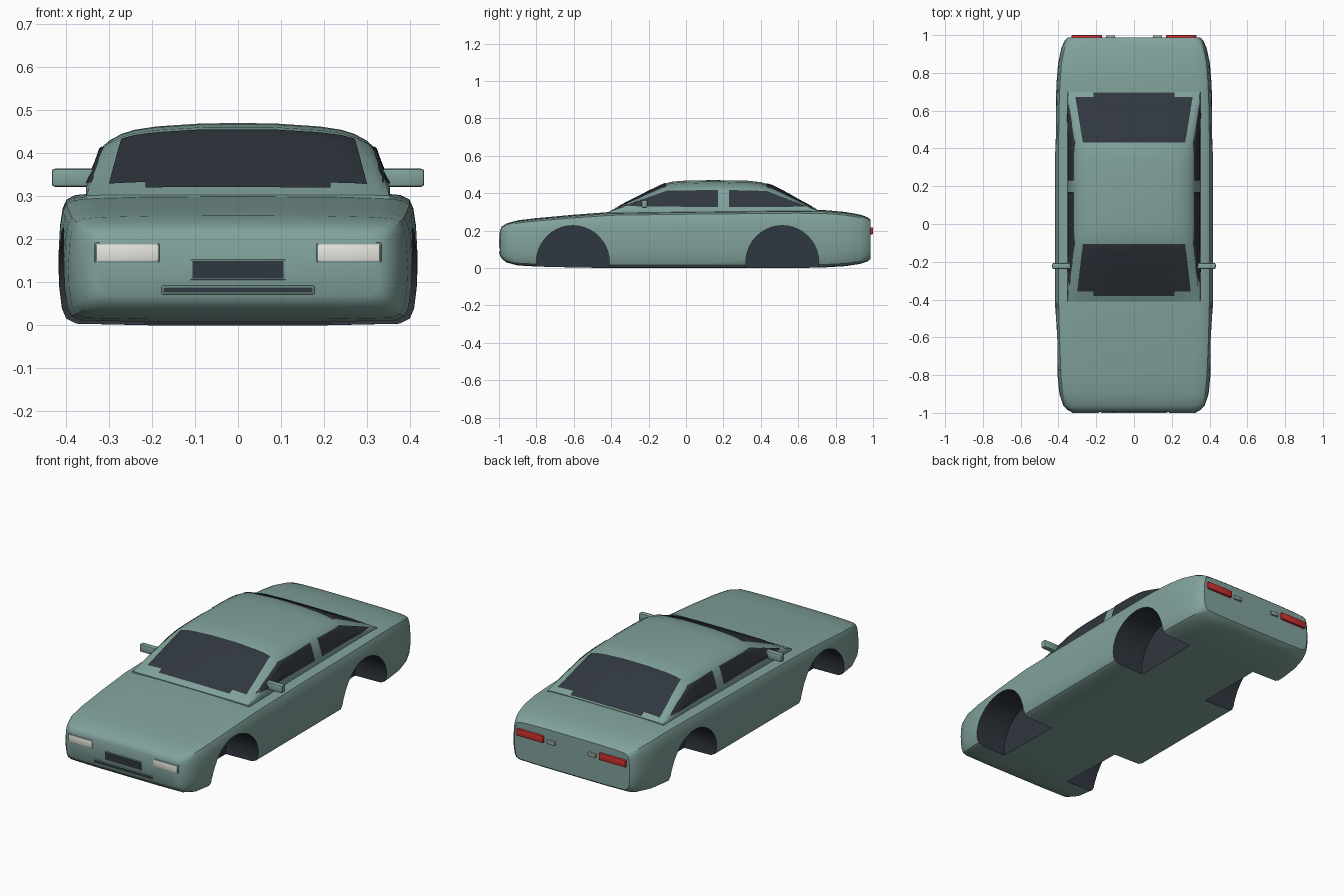
import bpy, bmesh, math
from mathutils import Vector, Matrix
from mathutils.bvhtree import BVHTree

if "Cube" in bpy.data.objects:
    bpy.data.objects.remove(bpy.data.objects["Cube"])


def mat(name, r, g, b):
    m = bpy.data.materials.new(name)
    m.diffuse_color = (r, g, b, 1)
    m.use_nodes = True
    m.node_tree.nodes["Principled BSDF"].inputs["Base Color"].default_value = m.diffuse_color
    return m


PAINT = mat("paint", 0.22, 0.36, 0.33)
DARK = mat("dark_glass", 0.03, 0.038, 0.05)
WHITE = mat("lamp_white", 0.8, 0.8, 0.74)
RED = mat("lamp_red", 0.6, 0.03, 0.03)
GREY = mat("grey", 0.35, 0.37, 0.37)


def finish(name, bm, material, angle=35):
    me = bpy.data.meshes.new(name)
    bm.to_mesh(me)
    bm.free()
    ob = bpy.data.objects.new(name, me)
    bpy.context.collection.objects.link(ob)
    me.materials.append(material)
    smooth(ob, angle)
    return ob


def smooth(ob, angle=35):
    bpy.ops.object.select_all(action='DESELECT')
    ob.select_set(True)
    bpy.context.view_layer.objects.active = ob
    bpy.ops.object.shade_smooth_by_angle(angle=math.radians(angle))


def loft(name, rings, material, angle=35):
    bm = bmesh.new()
    rows = [[bm.verts.new(p) for p in r] for r in rings]
    n = len(rows[0])
    for a, b in zip(rows, rows[1:]):
        for i in range(n):
            j = (i + 1) % n
            bm.faces.new((a[i], a[j], b[j], b[i]))
    bm.faces.new(rows[0])
    bm.faces.new(rows[-1])
    bmesh.ops.recalc_face_normals(bm, faces=bm.faces)
    return finish(name, bm, material, angle)


def box(name, x, y, z, material, bevel=0.004):
    bm = bmesh.new()
    bmesh.ops.create_cube(bm, size=1)
    for v in bm.verts:
        v.co = [(lo + hi) / 2 + c * (hi - lo) for c, (lo, hi) in zip(v.co, (x, y, z))]
    if bevel:
        bmesh.ops.bevel(bm, geom=bm.edges[:], offset=bevel, segments=2, profile=0.5, affect='EDGES')
    return finish(name, bm, material)


# Lower body: rounded section lofted from nose to tail (y, half width, bottom, top)
SECTION = [(0.5, 0.997), (0.8, 0.985), (0.91, 0.97), (0.955, 0.94), (0.975, 0.88), (0.99, 0.75), (1, 0.5),
           (0.995, 0.3), (0.98, 0.13), (0.955, 0.05), (0.9, 0.012), (0.5, 0)]
STATIONS = [(-0.995, .33, .068, .20), (-0.985, .352, .05, .222), (-0.96, .375, .03, .238), (-0.9, .395, .014, .255),
            (-0.8, .405, .008, .267), (-0.6, .413, .003, .285), (-0.4, .418, 0, .30), (0, .418, 0, .306),
            (0.4, .418, 0, .31), (0.6, .416, 0, .312), (0.75, .41, .004, .309), (0.85, .402, .01, .30),
            (0.93, .385, .022, .286), (0.97, .368, .035, .272), (0.987, .35, .048, .258)]
rings = []
for y, w, b, t in STATIONS:
    half = [(u * w, b + v * (t - b)) for u, v in SECTION]
    ring = [(0, t)] + half + [(0, b)] + [(-x, z) for x, z in reversed(half)]
    rings.append([(x, y, z) for x, z in ring])
body = loft("body", rings, PAINT)

# Wheel wells cut out of the body, dark inside
body.data.materials.append(DARK)
for y in (-0.605, 0.515):
    for s in (-1, 1):
        bm = bmesh.new()
        place = Matrix.Translation((s * 0.36, y, 0.032)) @ Matrix.Rotation(math.pi / 2, 4, 'Y')
        bmesh.ops.create_cone(bm, cap_ends=True, segments=40, radius1=0.195, radius2=0.195,
                              depth=0.29, matrix=place)
        cutter = finish("well_cutter", bm, DARK)
        cutter.hide_render = True
        mod = body.modifiers.new("well", 'BOOLEAN')
        mod.operation = 'DIFFERENCE'
        mod.solver = 'EXACT'
        mod.material_mode = 'TRANSFER'
        mod.object = cutter
        bpy.context.view_layer.objects.active = body
        while body.modifiers[0] != mod:
            bpy.ops.object.modifier_move_to_index(modifier=mod.name, index=0)
        bpy.ops.object.modifier_apply(modifier=mod.name)
        bpy.data.objects.remove(cutter)

# Cabin: crowned section scaled by the roof line
CROWN = [(0.08, .998), (0.19, .955), (0.24, .91), (0.27, .855), (0.30, .76), (0.32, .65), (0.337, .35), (0.353, 0)]
ROOF = [(-0.41, .303), (-0.3, .36), (-0.2, .411), (-0.13, .445), (-0.08, .461), (0, .468), (0.15, .47), (0.33, .467),
        (0.40, .459), (0.46, .442), (0.52, .412), (0.61, .361), (0.70, .313)]
rings = []
for y, h in ROOF:
    s = (h - 0.30) / 0.17
    half = [(min(x * (1 + 0.1 * (1 - s)), 0.353), 0.30 + v * (h - 0.30)) for x, v in CROWN] + [(0.354, 0.28)]
    ring = [(0, h)] + half + [(-x, z) for x, z in reversed(half)]
    rings.append([(x, y, z) for x, z in ring])
cabin = loft("cabin", rings, PAINT, 40)

bm = bmesh.new()
bm.from_mesh(cabin.data)
tree = BVHTree.FromBMesh(bm)
bm.free()


# Glass panes: quads projected onto the cabin
def pane(name, corners, direction, n=18):
    a, b, c, d = [Vector(p) for p in corners]
    direction = Vector(direction)
    bm = bmesh.new()
    grid = []
    for i in range(n + 1):
        row = []
        for j in range(n + 1):
            u, v = i / n, j / n
            p = a.lerp(b, u).lerp(d.lerp(c, u), v)
            hit, nor, _, _ = tree.ray_cast(p - direction * 2, direction)
            if hit is None:
                hit, nor, _, _ = tree.find_nearest(p)
            row.append(bm.verts.new(hit + nor * 0.003))
        grid.append(row)
    for i in range(n):
        for j in range(n):
            f = bm.faces.new((grid[i][j], grid[i + 1][j], grid[i + 1][j + 1], grid[i][j + 1]))
            f.normal_update()
            if f.normal.dot(direction) > 0:
                f.normal_flip()
    finish(name, bm, DARK)


DOWN = (0, 0, -1)
for name, y0, y1, y2, w in (("windshield", -0.38, -0.355, -0.105, 0.30), ("rear_window", 0.695, 0.67, 0.43, 0.31)):
    pane(name, [(-w, y1, 0), (w, y1, 0), (0.27, y2, 0), (-0.27, y2, 0)], DOWN)
    pane(name + "_lower", [(-0.215, y0, 0), (0.215, y0, 0), (0.215, y1, 0), (-0.215, y1, 0)], DOWN)
for s, side in ((1, "right"), (-1, "left")):
    pane("front_side_window_" + side,
         [(0, -0.33, .33), (0, 0.17, .325), (0, 0.17, .415), (0, -0.10, .412)], (-s, 0, 0))
    pane("rear_side_window_" + side,
         [(0, 0.23, .325), (0, 0.64, .328), (0, 0.43, .41), (0, 0.23, .415)], (-s, 0, 0))


# Lamps and mirrors on both sides
def pair(name, x, y, z, material, bevel=0.004):
    box(name + "_right", x, y, z, material, bevel)
    box(name + "_left", (-x[1], -x[0]), y, z, material, bevel)


pair("headlight_frame", (0.182, 0.334), (-0.997, -0.96), (0.145, 0.192), PAINT)
pair("headlight", (0.186, 0.330), (-1.0, -0.97), (0.149, 0.188), WHITE, 0.002)
pair("taillight", (0.17, 0.33), (0.97, 1.0), (0.18, 0.218), RED)
pair("plate_lamp", (0.10, 0.148), (0.97, 0.998), (0.183, 0.203), GREY, 0.003)
pair("door_mirror", (0.335, 0.433), (-0.238, -0.207), (0.322, 0.364), PAINT, 0.007)

# Grille and lower intake with body coloured frames
for name, w, z0, z1 in (("grille", 0.111, 0.105, 0.153), ("lower_intake", 0.178, 0.072, 0.092)):
    box(name + "_frame", (-w, w), (-0.998, -0.97), (z0, z1), PAINT, 0.003)
    box(name, (-w + 0.005, w - 0.005), (-1.0, -0.97), (z0 + 0.004, z1 - 0.004), DARK, 0)

smooth(body)
